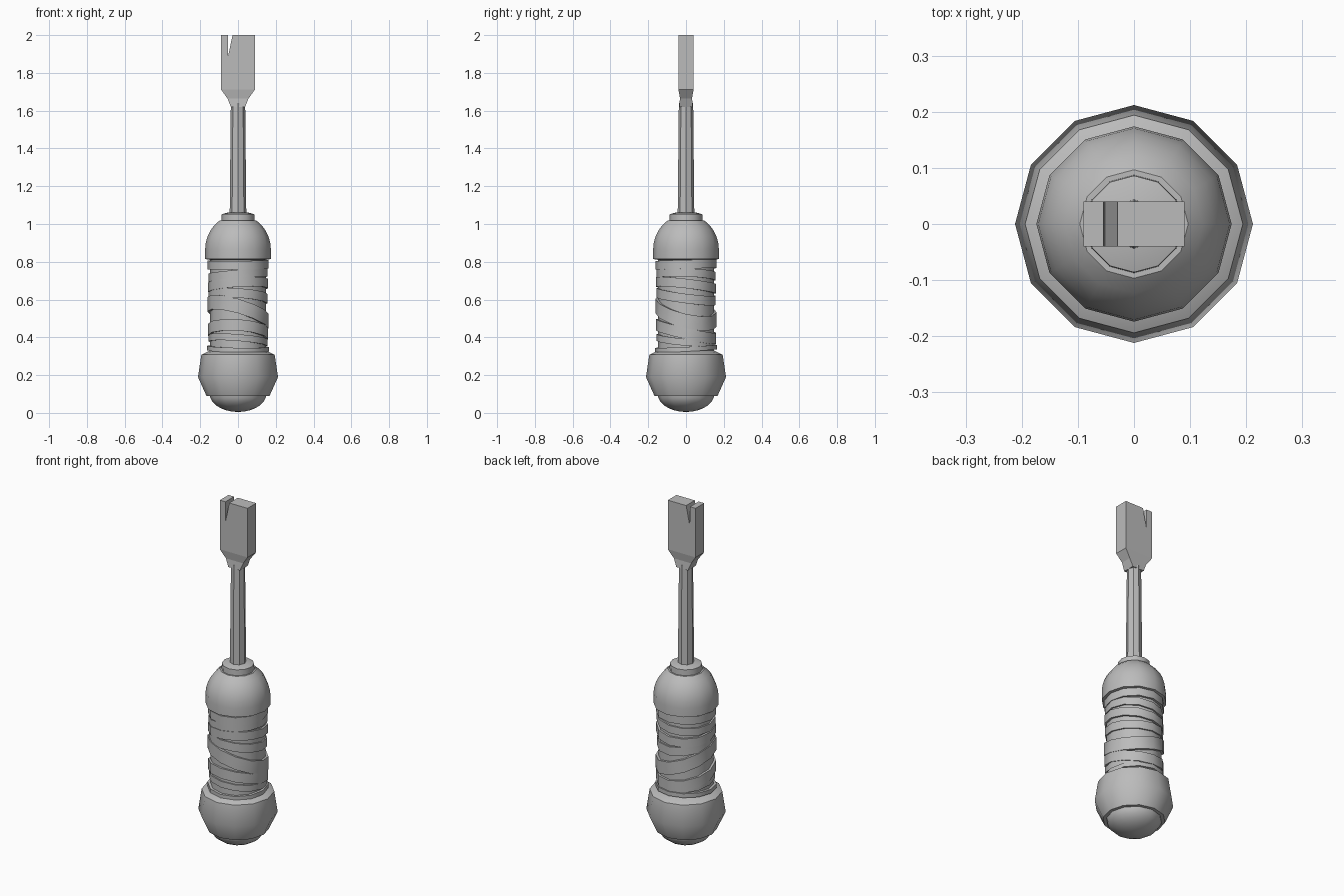
import bpy, bmesh
from math import cos, sin, tau, pi, radians

cube = bpy.data.objects.get("Cube")
if cube:
    bpy.data.objects.remove(cube, do_unlink=True)

metal = bpy.data.materials.new("plain grey")
metal.use_nodes = True
colour = (0.5, 0.5, 0.5, 1)
metal.diffuse_color = colour
metal.node_tree.nodes["Principled BSDF"].inputs["Base Color"].default_value = colour


def finish(name, bm, angle=None):
    bmesh.ops.recalc_face_normals(bm, faces=bm.faces)
    mesh = bpy.data.meshes.new(name)
    bm.to_mesh(mesh)
    bm.free()
    obj = bpy.data.objects.new(name, mesh)
    mesh.materials.append(metal)
    bpy.context.collection.objects.link(obj)
    if angle:
        bpy.ops.object.select_all(action="DESELECT")
        obj.select_set(True)
        bpy.context.view_layer.objects.active = obj
        bpy.ops.object.shade_smooth_by_angle(angle=radians(angle))
    return obj


def loft(name, rings, angle=None, closed=False):
    """Bridge equal-length rings of points, capped or joined end to end."""
    bm = bmesh.new()
    loops = [[bm.verts.new(p) for p in ring] for ring in rings]
    n = len(loops[0])
    pairs = list(zip(loops, loops[1:]))
    if closed:
        pairs.append((loops[-1], loops[0]))
    else:
        bm.faces.new(loops[0])
        bm.faces.new(loops[-1])
    for a, b in pairs:
        for i in range(n):
            j = (i + 1) % n
            bm.faces.new((a[i], a[j], b[j], b[i]))
    return finish(name, bm, angle)


def circle(r, z, sides=12, tilt_x=0, tilt_y=0):
    pts = []
    for i in range(sides):
        c, s = cos(tau * i / sides), sin(tau * i / sides)
        pts.append((r * c, r * s, z + tilt_x * c + tilt_y * s))
    return pts


def lathe(name, profile, angle=40, sides=12):
    return loft(name, [circle(r, z, sides) for r, z in profile], angle)


def arc(r0, r1, z0, z1, steps):
    """Quarter-ellipse profile from radius r0 at z0 towards the axis at z1."""
    out = []
    for i in range(steps + 1):
        a = pi / 2 * i / steps
        out.append((max(r0 * cos(a), r1), z0 + (z1 - z0) * sin(a)))
    return out


# Handle: pommel, collar, core and shoulder
lathe("pommel_dome", arc(0.15, 0.004, 0.1, 0.005, 7)[::-1])
lathe("pommel_collar", [(0.135, 0.11), (0.14, 0.09), (0.167, 0.09), (0.212, 0.19),
                        (0.194, 0.308), (0.15, 0.33)])
lathe("grip_core", [(0.148, 0.31), (0.148, 0.83)])
shoulder = [(r, z) for r, z in arc(0.174, 0.0, 0.865, 1.05, 8) if r > 0.07]
lathe("shoulder_dome", [(0.148, 0.81), (0.174, 0.815)] + shoulder)
lathe("ferrule_ring", [(0.088, 1.0), (0.086, 1.052), (0.05, 1.062)])

# Grip wrapping: height, width, tilt along x, tilt along y, radius
wraps = [
    (0.785, 0.046, 0.002, 0.004, 0.161),
    (0.730, 0.044, 0.014, -0.006, 0.157),
    (0.675, 0.050, 0.010, -0.018, 0.160),
    (0.615, 0.050, -0.010, -0.020, 0.156),
    (0.530, 0.076, -0.045, -0.036, 0.162),
    (0.430, 0.060, -0.010, -0.036, 0.160),
    (0.385, 0.036, -0.012, -0.014, 0.156),
    (0.340, 0.024, -0.003, 0.008, 0.163),
]
for k, (z, h, tx, ty, r) in enumerate(wraps, 1):
    section = [(0.14, -h / 2), (r, -h / 2), (r, h / 2), (0.14, h / 2)]
    loft(f"grip_wrap_{k}", [circle(q, z + dz, 12, tx, ty) for q, dz in section],
         40, closed=True)

# Shaft
lathe("shaft", [(0.044, 1.05), (0.038, 1.64)], 30, 8)


# Neck flaring from the shaft into the blade
def rectangle(x, y, z):
    return [(-x, -y, z), (x, -y, z), (x, y, z), (-x, y, z)]


loft("blade_neck", [rectangle(0.038, 0.036, 1.62), rectangle(0.056, 0.032, 1.665),
                    rectangle(0.09, 0.04, 1.712)])

# Flat blade with a notch cut in its tip
outline = [(-0.09, 1.712), (0.09, 1.712), (0.09, 2), (-0.029, 2),
           (-0.052, 1.89), (-0.054, 2), (-0.09, 2)]
loft("blade", [[(x, y, z) for x, z in outline] for y in (-0.04, 0.04)])
